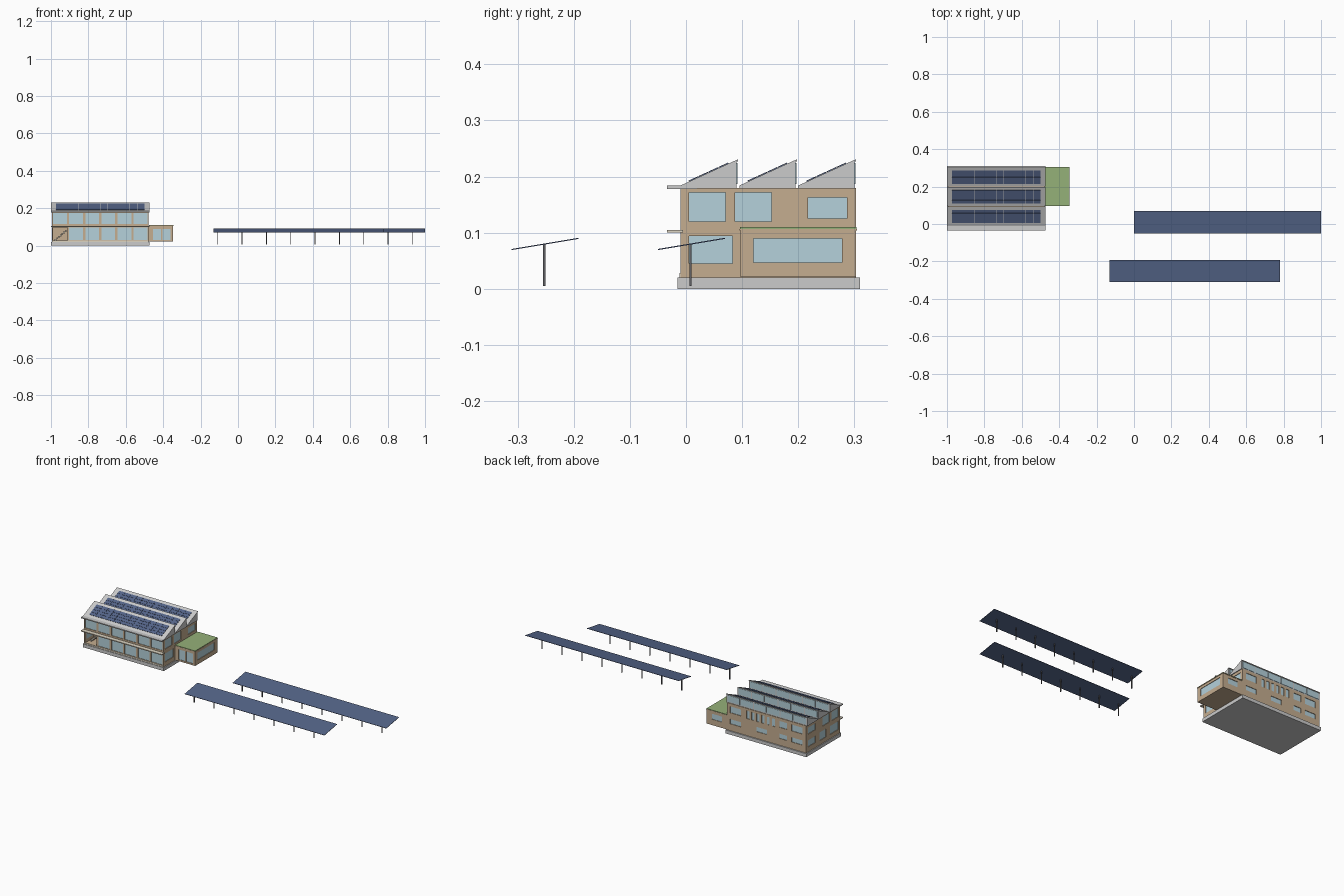
import bpy, bmesh, math
from mathutils import Matrix, Vector

if "Cube" in bpy.data.objects:
    bpy.data.objects.remove(bpy.data.objects["Cube"])

def mat(name, c):
    m = bpy.data.materials.new(name)
    m.diffuse_color = (*c, 1)
    m.use_nodes = True
    m.node_tree.nodes["Principled BSDF"].inputs["Base Color"].default_value = m.diffuse_color
    return m

WOOD = mat("timber", (0.56, 0.42, 0.28))
GLASS = mat("glass", (0.46, 0.64, 0.71))
PV = mat("solar_blue", (0.09, 0.13, 0.25))
GREEN = mat("grass", (0.30, 0.44, 0.19))
CREAM = mat("cream", (0.72, 0.66, 0.54))
METAL = mat("dark_metal", (0.12, 0.12, 0.13))

def finish(name, bm, m=None):
    bmesh.ops.recalc_face_normals(bm, faces=bm.faces)
    me = bpy.data.meshes.new(name)
    bm.to_mesh(me)
    bm.free()
    ob = bpy.data.objects.new(name, me)
    bpy.context.collection.objects.link(ob)
    if m:
        me.materials.append(m)
    return ob

def add_box(bm, x0, x1, y0, y1, z0, z1, tf=Matrix()):
    c = Vector((x0 + x1, y0 + y1, z0 + z1)) / 2
    bmesh.ops.create_cube(bm, size=1, matrix=tf @ Matrix.Translation(c)
                          @ Matrix.Diagonal((x1 - x0, y1 - y0, z1 - z0, 1)))

def boxes(name, m, *lims):
    bm = bmesh.new()
    for l in lims:
        add_box(bm, *l)
    return finish(name, bm, m)

def prism(name, profile, x0, x1, m=None):
    """Extrude a (y, z) profile along x."""
    bm = bmesh.new()
    f = bm.faces.new([bm.verts.new((x0, y, z)) for y, z in profile])
    r = bmesh.ops.extrude_face_region(bm, geom=[f])
    bmesh.ops.translate(bm, vec=(x1 - x0, 0, 0),
                        verts=[v for v in r["geom"] if isinstance(v, bmesh.types.BMVert)])
    return finish(name, bm, m)

def carve(body, holes):
    cut = boxes(body.name + "_cutter", None, *holes)
    cut.hide_render = True
    cut.hide_set(True)
    mod = body.modifiers.new("openings", "BOOLEAN")
    mod.object, mod.operation, mod.solver = cut, "DIFFERENCE", "EXACT"
    cut.display_type = "WIRE"

def windows(body, specs, planes, extra=()):
    """specs: (side, a0, a1, z0, z1); planes: wall position for each side."""
    holes, panes = list(extra), []
    for s, a0, a1, z0, z1 in specs:
        p = planes[s]
        inward = 1 if s in ("front", "left") else -1
        h = sorted((p - inward * 0.01, p + inward * 0.006))
        g = sorted((p + inward * 0.003, p + inward * 0.0065))
        if s in ("front", "back"):
            holes.append((a0, a1, *h, z0, z1))
            panes.append((a0, a1, *g, z0, z1))
        else:
            holes.append((*h, a0, a1, z0, z1))
            panes.append((*g, a0, a1, z0, z1))
    carve(body, holes)
    boxes(body.name + "_glass", GLASS, *panes)

X0, X1, Y0, Y1 = -0.995, -0.478, -0.01, 0.303

# Plinth and main two-storey body
boxes("plinth", None, (-1, -0.473, -0.015, 0.31, 0, 0.02))
body = boxes("main_body", WOOD, (X0, X1, Y0, Y1, 0.02, 0.18))
bay = (X1 - X0) / 6
specs = []
for i in range(6):
    a, b = X0 + i * bay + 0.006, X0 + (i + 1) * bay - 0.006
    specs.append(("front", a, b, 0.115, 0.173))
    if i:
        specs.append(("front", a, b, 0.03, 0.096))
for side in ("left", "right"):
    specs += [(side, 0.005, 0.07, 0.12, 0.172), (side, 0.087, 0.152, 0.12, 0.172),
              (side, 0.217, 0.287, 0.125, 0.163), (side, 0.005, 0.083, 0.045, 0.094)]
specs += [("left", 0.12, 0.18, 0.045, 0.094), ("left", 0.217, 0.287, 0.05, 0.088)]
# Rear windows: wide outer ones, narrow ones in the middle
for a, w in ((-0.97, 0.07), (-0.87, 0.05), (-0.57, 0.07)):
    specs += [("back", a, a + w, 0.125, 0.163), ("back", a, a + w, 0.06, 0.088)]
for i in range(6):
    a = -0.79 + i * 0.033
    specs.append(("back", a, a + 0.019, 0.12, 0.166))
specs.append(("back", -0.74, -0.67, 0.06, 0.088))
porch = (X0 + 0.006, X0 + bay - 0.004, Y0 - 0.02, 0.07, 0.026, 0.098)
windows(body, specs, dict(front=Y0, back=Y1, left=X0, right=X1), [porch])

# Stair inside the open entrance bay
boxes("entrance_stair", CREAM, *[(X0 + 0.015 + i * 0.009, X0 + 0.024 + i * 0.009,
      0.025, 0.06, 0.026 + i * 0.008, 0.036 + i * 0.008) for i in range(7)])

# Mid-floor canopy and front eaves slab
boxes("floor_canopy", CREAM, (-1, -0.473, -0.034, -0.005, 0.1, 0.105))
boxes("entrance_step", CREAM, (X0, X1, -0.012, -0.009, 0.02, 0.028))
boxes("front_eaves", None, (-1, -0.473, -0.034, 0.02, 0.178, 0.184))

# Sawtooth roof: solid teeth, clerestory glazing and solar modules
pitch = 0.105
slope = math.atan2(0.047, pitch - 0.002)
for k in range(3):
    y = Y0 + k * pitch
    yb = y + pitch - 0.002
    prism(f"roof_tooth_{k+1}", [(y, 0.179), (yb - 0.003, 0.179), (yb - 0.003, 0.226),
          (yb, 0.227), (yb, 0.231), (y, 0.184)], -1, -0.473)
    boxes(f"clerestory_{k+1}", GLASS,
          *[(X0 + i * bay + 0.003, X0 + (i + 1) * bay - 0.003, yb - 0.004, yb - 0.001,
             0.187, 0.224) for i in range(6)])
    tf = Matrix.Translation((0, y, 0.184)) @ Matrix.Rotation(slope, 4, "X")
    bm = bmesh.new()
    for i in range(12):
        for j in range(4):
            x, v = -0.972 + i * 0.0394, 0.017 + j * 0.0195
            add_box(bm, x, x + 0.0385, v, v + 0.0187, 0.0002, 0.002, tf)
    finish(f"roof_solar_{k+1}", bm, PV)

# Single-storey side wing with planted roof
wing = boxes("side_wing", WOOD, (X1, -0.347, 0.097, 0.303, 0.021, 0.105))
windows(wing, [("right", 0.12, 0.278, 0.047, 0.09),
               ("front", -0.455, -0.413, 0.03, 0.09), ("front", -0.405, -0.362, 0.03, 0.09),
               ("back", -0.445, -0.38, 0.055, 0.088)],
        dict(front=0.097, back=0.303, right=-0.347))
boxes("wing_roof_edge", WOOD, (-0.477, -0.345, 0.095, 0.305, 0.104, 0.107))
boxes("planted_roof", GREEN, (-0.476, -0.346, 0.096, 0.304, 0.107, 0.110))

# Free-standing solar arrays on posts
def array(name, x0, x1, yc, post0, n):
    tilt = math.atan2(0.02, 0.12)
    tf = Matrix.Translation((0, yc, 0.08)) @ Matrix.Rotation(tilt, 4, "X")
    bm = bmesh.new()
    add_box(bm, x0, x1, -0.0605, 0.0605, -0.001, 0.001, tf)
    finish(name + "_panel", bm, PV)
    boxes(name + "_posts", METAL, *[(post0 + i * 0.13 - 0.0022, post0 + i * 0.13 + 0.0022,
          yc - 0.0042, yc + 0.0002, 0.005, 0.079) for i in range(n)])

array("rear_array", 0, 1, 0.01, 0.022, 8)
array("front_array", -0.13, 0.78, -0.251, -0.108, 7)
